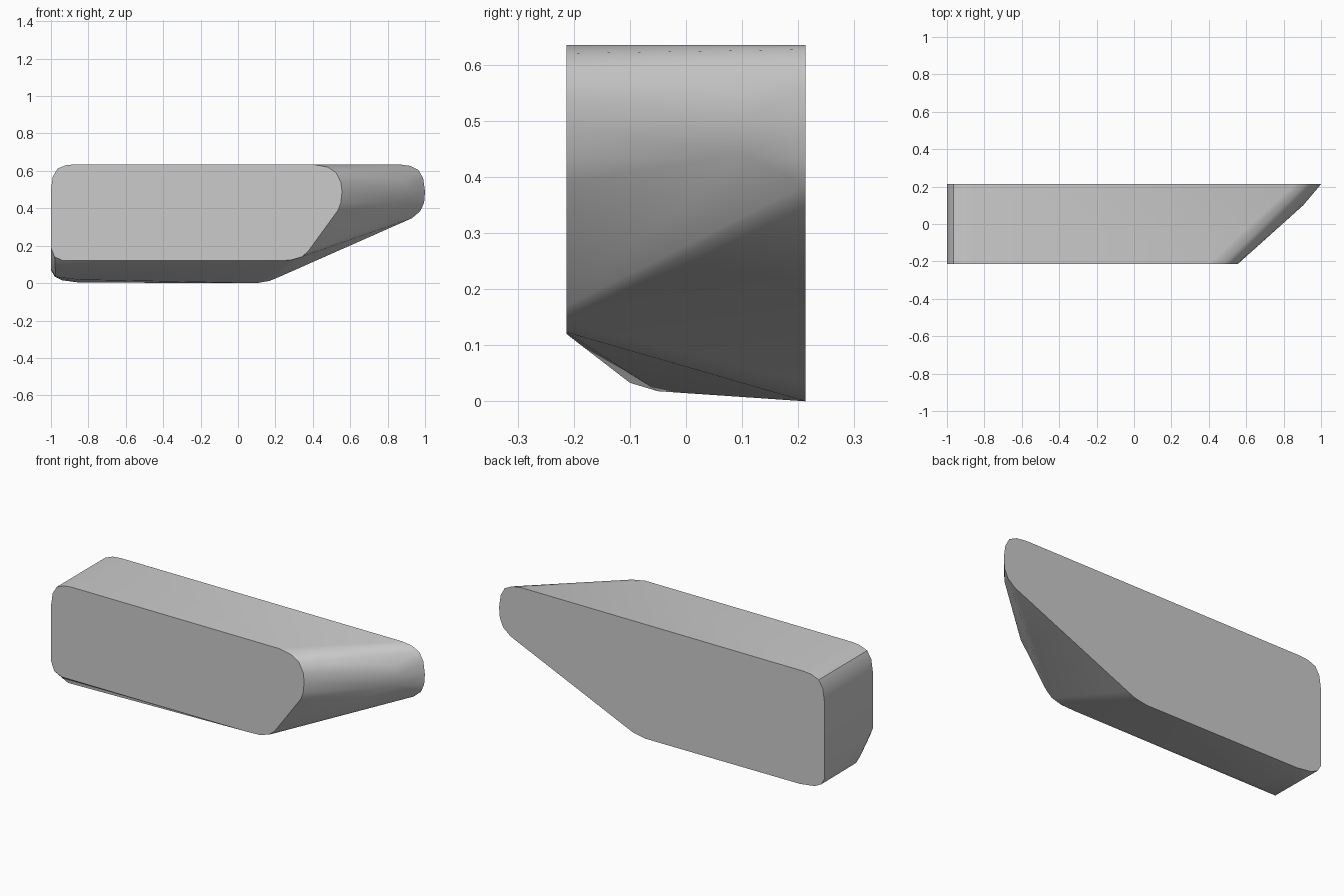
import bpy, bmesh, math

cube = bpy.data.objects.get("Cube")
if cube:
    bpy.data.objects.remove(cube, do_unlink=True)

DEPTH = 0.213   # half depth
TOP = 0.635

# Single plain colour
grey = bpy.data.materials.new("plain_grey")
grey.use_nodes = True
colour = (0.6, 0.6, 0.6, 1)
grey.diffuse_color = colour
grey.node_tree.nodes["Principled BSDF"].inputs["Base Color"].default_value = colour

# Rounded top corner at the blunt end, shared by both outlines
blunt_top = [(-1, 0.5), (-0.99, 0.57), (-0.965, 0.612), (-0.92, 0.63), (-0.87, TOP)]

# Small front outline: x, z
front = blunt_top + [
    (0.40, TOP), (0.48, 0.62), (0.525, 0.59), (0.55, 0.54), (0.556, 0.49),
    (0.55, 0.43), (0.535, 0.39), (0.375, 0.17), (0.34, 0.14), (0.28, 0.123),
    (0.20, 0.12), (-0.935, 0.12), (-0.98, 0.14), (-1, 0.19)]

# Large back outline: x, z
back = blunt_top + [
    (0.86, TOP), (0.92, 0.627), (0.965, 0.605), (0.99, 0.56), (1, 0.49),
    (0.995, 0.43), (0.975, 0.385), (0.93, 0.347), (0.22, 0.033), (0.17, 0.012),
    (0.10, 0), (-0.85, 0.003), (-0.94, 0.015), (-0.98, 0.035), (-1, 0.07)]

# Points between the outlines: bulging tip and chamfered underside corner
middle = [(0.905, 0.1, 0.5), (0.895, 0.1, 0.55), (0.9, 0.1, 0.44),
          (-0.975, -0.1, 0.033), (-0.85, -0.05, 0.018), (-1, -0.1, 0.075)]

# Body: a hull stretched over the two outlines
bm = bmesh.new()
points = [(x, -DEPTH, z) for x, z in front] + [(x, DEPTH, z) for x, z in back] + middle
for p in points:
    bm.verts.new(p)
hull = bmesh.ops.convex_hull(bm, input=bm.verts)
inside = {v for v in hull["geom_interior"] + hull["geom_unused"] if isinstance(v, bmesh.types.BMVert)}
bmesh.ops.delete(bm, geom=list(inside), context="VERTS")
bmesh.ops.dissolve_limit(bm, angle_limit=math.radians(0.5), verts=bm.verts, edges=bm.edges)
bmesh.ops.recalc_face_normals(bm, faces=bm.faces)

mesh = bpy.data.meshes.new("tapered_body")
bm.to_mesh(mesh)
bm.free()
mesh.materials.append(grey)
body = bpy.data.objects.new("tapered_body", mesh)
bpy.context.collection.objects.link(body)

# Smooth the rounded sides, keep the flat end faces crisp
bpy.ops.object.select_all(action="DESELECT")
body.select_set(True)
bpy.context.view_layer.objects.active = body
bpy.ops.object.shade_smooth_by_angle(angle=math.radians(30))
